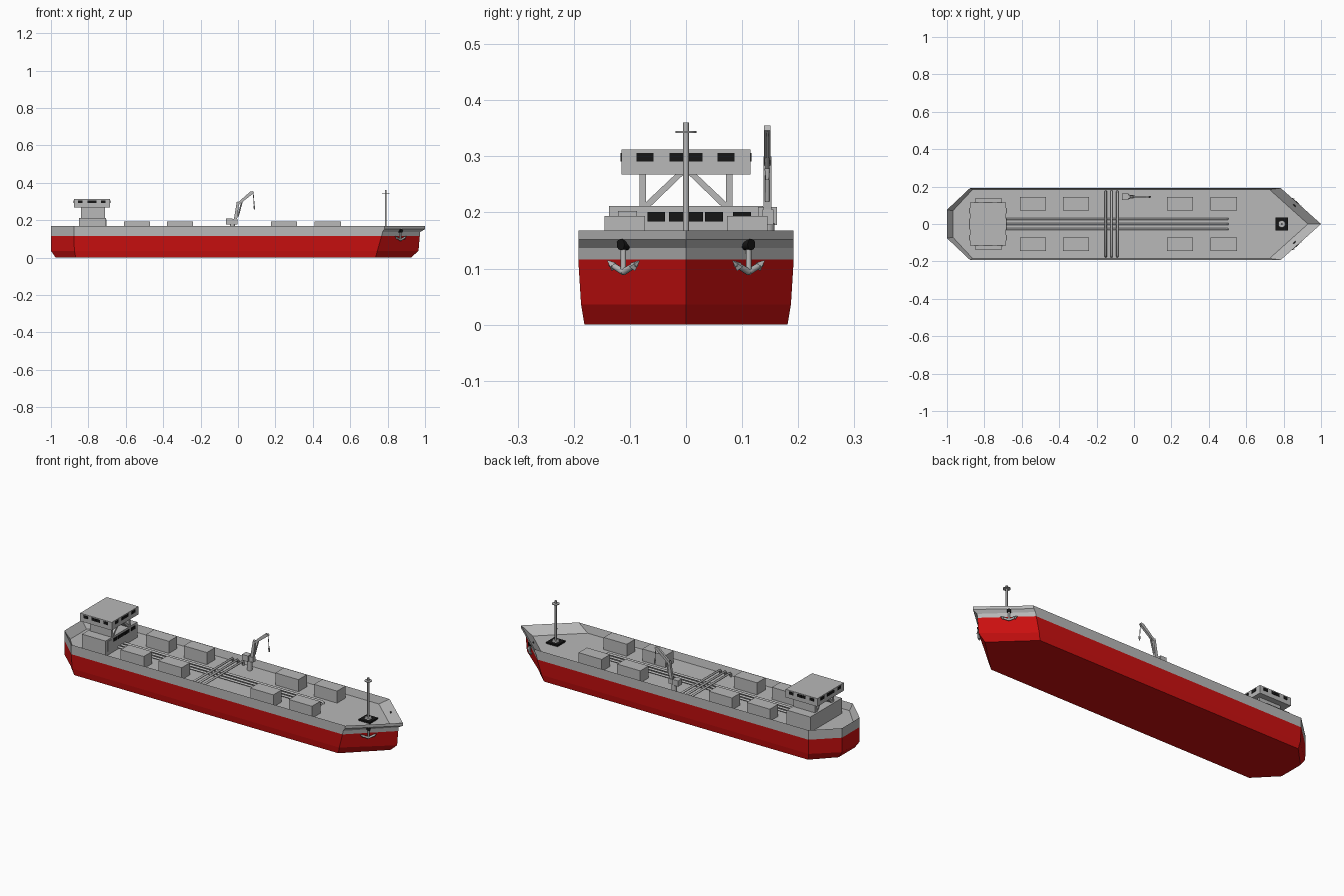
import bpy, bmesh, math
from mathutils import Vector, Matrix

if "Cube" in bpy.data.objects:
    bpy.data.objects.remove(bpy.data.objects["Cube"])


def material(name, rgb):
    m = bpy.data.materials.new(name)
    m.diffuse_color = (*rgb, 1)
    m.use_nodes = True
    m.node_tree.nodes["Principled BSDF"].inputs["Base Color"].default_value = m.diffuse_color
    return m


GREY = material("ship_grey", (0.48, 0.48, 0.48))
RED = material("hull_red", (0.6, 0.005, 0.005))
BLACK = material("black", (0.008, 0.008, 0.008))
DECK = 0.128


def finish(bm, name, *mats, smooth=False):
    bmesh.ops.recalc_face_normals(bm, faces=bm.faces)
    me = bpy.data.meshes.new(name)
    bm.to_mesh(me)
    bm.free()
    for m in mats:
        me.materials.append(m)
    ob = bpy.data.objects.new(name, me)
    bpy.context.collection.objects.link(ob)
    if smooth:
        bpy.ops.object.select_all(action='DESELECT')
        ob.select_set(True)
        bpy.context.view_layer.objects.active = ob
        bpy.ops.object.shade_smooth_by_angle(angle=math.radians(40))
    return ob


def box(name, lo, hi, mat=GREY):
    lo, hi = Vector(lo), Vector(hi)
    bm = bmesh.new()
    bmesh.ops.create_cube(bm, size=1, matrix=Matrix.Translation((lo + hi) / 2)
                          @ Matrix.Diagonal((*(hi - lo), 1)))
    return finish(bm, name, mat)


def rod(name, a, b, r1, r2=None, mat=GREY, sides=12):
    a, b = Vector(a), Vector(b)
    d = b - a
    bm = bmesh.new()
    rot = d.to_track_quat('Z', 'Y').to_matrix().to_4x4()
    bmesh.ops.create_cone(bm, cap_ends=True, segments=sides, radius1=r1,
                          radius2=r1 if r2 is None else r2, depth=d.length,
                          matrix=Matrix.Translation((a + b) / 2) @ rot)
    return finish(bm, name, mat, smooth=sides > 8)


def prism(name, profile, axis, lo, hi, mat=GREY):
    """Extrude a 2D profile along x (profile is y,z) or y (profile is x,z)."""
    bm = bmesh.new()
    place = (lambda p, t: (t, *p)) if axis == 'x' else (lambda p, t: (p[0], t, p[1]))
    ends = [[bm.verts.new(place(p, t)) for p in profile] for t in (lo, hi)]
    n = len(profile)
    for e in ends:
        bm.faces.new(e)
    for i in range(n):
        j = (i + 1) % n
        bm.faces.new((ends[0][i], ends[0][j], ends[1][j], ends[1][i]))
    return finish(bm, name, mat)


def pipe(name, pts, r):
    cu = bpy.data.curves.new(name, 'CURVE')
    cu.dimensions = '3D'
    cu.bevel_depth, cu.bevel_resolution, cu.use_fill_caps = r, 2, True
    sp = cu.splines.new('POLY')
    sp.points.add(len(pts) - 1)
    for p, co in zip(sp.points, pts):
        p.co = (*co, 1)
    cu.materials.append(GREY)
    bpy.context.collection.objects.link(bpy.data.objects.new(name, cu))


# hull: rings of (z, bow tip x, bow shoulder x, half beam, stern shoulder x, stern x, stern half width)
rings = [
    (0.0, 0.925, 0.735, 0.181, -0.867, -0.975, 0.07),
    (0.036, 0.965, 0.745, 0.187, -0.875, -1.0, 0.075),
    (0.116, 0.972, 0.768, 0.192, -0.877, -1.0, 0.076),
    (0.137, 0.974, 0.773, 0.192, -0.877, -1.0, 0.076),
    (0.152, 1.0, 0.783, 0.192, -0.877, -1.0, 0.076),
    (0.168, 1.0, 0.785, 0.192, -0.877, -1.0, 0.076),
    (DECK, 0.93, 0.725, 0.184, -0.863, -0.968, 0.071),
]
bm = bmesh.new()
loops = []
for z, tip, sh, b, ss, st, sb in rings:
    pts = [(tip, 0), (sh, b), (ss, b), (st, sb), (st, -sb), (ss, -b), (sh, -b)]
    loops.append([bm.verts.new((x, y, z)) for x, y in pts])
for lo, hi in zip(loops, loops[1:]):
    for i in range(7):
        j = (i + 1) % 7
        bm.faces.new((lo[i], lo[j], hi[j], hi[i]))
bm.faces.new(loops[0])
bm.faces.new(loops[-1])
for f in bm.faces:
    f.material_index = 1 if f.calc_center_median().z < 0.115 else 0
finish(bm, "hull", GREY, RED)

# deckhouse, bridge and the supports between them
box("deckhouse", (-0.85, -0.137, DECK), (-0.707, 0.137, 0.212))
box("bridge", (-0.877, -0.115, 0.268), (-0.685, 0.115, 0.312))
for s in (-1, 1):
    box("bridge_wall", (-0.84, s * 0.077 - 0.006, 0.212), (-0.71, s * 0.077 + 0.006, 0.268))
    prism("bridge_brace", [(s * 0.004, 0.268), (s * 0.019, 0.268), (s * 0.073, 0.217),
                           (s * 0.073, 0.212), (s * 0.062, 0.212)], 'x', -0.84, -0.71)

# window plates
for c, w in ((-0.073, 0.015), (-0.015, 0.014), (0.015, 0.014), (0.071, 0.015)):
    for x in (-0.877, -0.685):
        box("bridge_window", (x - 0.002, c - w, 0.291), (x + 0.002, c + w, 0.306), BLACK)
    for y in (-0.115, 0.115):
        x = -0.781 + c * 0.85
        box("bridge_window", (x - w * 0.85, y - 0.002, 0.291),
            (x + w * 0.85, y + 0.002, 0.306), BLACK)
for c in (-0.053, -0.014, 0.014, 0.05, 0.1):
    box("deckhouse_window", (-0.708, c - 0.016, 0.184), (-0.704, c + 0.016, 0.201), BLACK)
box("deckhouse_panel", (-0.708, -0.121, 0.15), (-0.704, -0.087, 0.203))

# cargo boxes
for x in (-0.61, -0.38, 0.176, 0.41):
    for s in (-1, 1):
        y = s * 0.109
        box("cargo_box", (x, y - 0.036, DECK), (x + 0.14, y + 0.036, 0.194))

# deck pipes, lengthwise and crosswise
for k in (-1, 0, 1):
    y = k * 0.027
    pipe("long_pipe", [(-0.71, y, 0.139), (0.488, y, 0.139), (0.497, y, 0.136), (0.5, y, DECK)], 0.006)
    x = -0.12 + k * 0.031
    half = [(0.174, DECK), (0.172, 0.144), (0.165, 0.151)]
    pipe("cross_pipe", [(x, -y, z) for y, z in half] + [(x, y, z) for y, z in reversed(half)], 0.006)

# crane
rod("crane_post", (-0.03, 0.145, DECK), (-0.03, 0.145, 0.18), 0.013)
box("crane_cab", (-0.065, 0.128, 0.178), (-0.03, 0.162, 0.21))
box("crane_base", (-0.03, 0.136, 0.178), (-0.004, 0.156, 0.205))
prism("crane_lower_arm", [(-0.024, 0.195), (-0.006, 0.195), (0.006, 0.293), (-0.006, 0.3)],
      'y', 0.138, 0.152)
prism("crane_upper_arm", [(-0.008, 0.288), (0.006, 0.284), (0.086, 0.346), (0.08, 0.355), (0.065, 0.352)],
      'y', 0.139, 0.151)
rod("crane_piston", (0.0, 0.145, 0.22), (0.022, 0.145, 0.302), 0.004)
rod("crane_cable", (0.081, 0.145, 0.35), (0.087, 0.145, 0.275), 0.002, sides=6)
rod("crane_hook", (0.087, 0.145, 0.278), (0.088, 0.145, 0.258), 0.005, 0.003)

# mast on its black base
box("mast_base", (0.756, -0.034, DECK), (0.824, 0.034, DECK + 0.009), BLACK)
rod("mast_foot", (0.79, 0, DECK), (0.79, 0, DECK + 0.016), 0.022, 0.016, sides=16)
rod("mast", (0.79, 0, DECK), (0.79, 0, 0.36), 0.005)
rod("mast_disc", (0.79, 0, 0.342), (0.79, 0, 0.345), 0.019, sides=16)

# anchors against both bow faces
for s in (-1, 1):
    origin = Vector((0.863, s * 0.105, 0))
    along = Vector((0.725, -s * 0.689, 0))
    out = Vector((0.689, s * 0.725, 0))

    def at(u, n, z):
        return origin + along * u + out * n + Vector((0, 0, z))

    rod("anchor_hole", at(0, -0.01, 0.143), at(0, 0.016, 0.143), 0.010, mat=BLACK)
    rod("anchor_shank", at(0, 0.009, 0.142), at(0, 0.009, 0.094), 0.005)
    for d in (-1, 1):
        rod("anchor_arm", at(0, 0.009, 0.094), at(d * 0.033, 0.009, 0.108), 0.006, 0.005)
        rod("anchor_fluke", at(d * 0.025, 0.009, 0.103), at(d * 0.041, 0.009, 0.114), 0.009, 0.001, sides=4)
